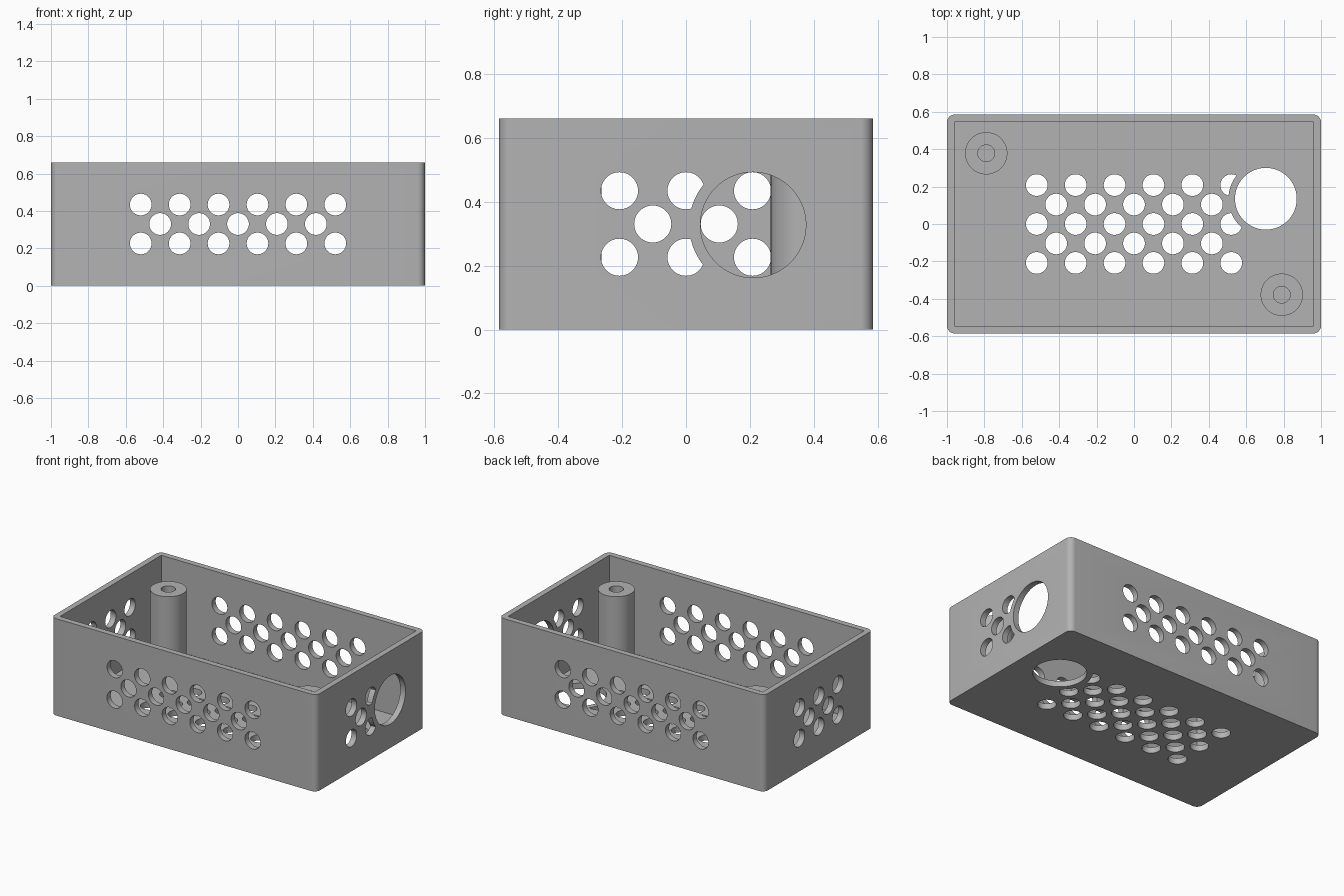
import bpy, bmesh, math
from mathutils import Matrix, Vector

if "Cube" in bpy.data.objects:
    bpy.data.objects.remove(bpy.data.objects["Cube"])

HX, HY, H, WALL = 1.0, 0.585, 0.66, 0.04
VENT_R, PORT_R, RING_R, STEP = 0.058, 0.165, 0.2, 0.104
MID = H / 2

grey = bpy.data.materials.new("plain grey")
grey.use_nodes = True
grey.diffuse_color = (0.45, 0.45, 0.45, 1)
grey.node_tree.nodes["Principled BSDF"].inputs["Base Color"].default_value = grey.diffuse_color


def to_object(name, bm):
    bmesh.ops.recalc_face_normals(bm, faces=bm.faces)
    mesh = bpy.data.meshes.new(name)
    bm.to_mesh(mesh)
    bm.free()
    mesh.materials.append(grey)
    obj = bpy.data.objects.new(name, mesh)
    bpy.context.collection.objects.link(obj)
    return obj


def add_box(bm, size, centre):
    matrix = Matrix.Translation(centre) @ Matrix.Diagonal((*size, 1))
    return bmesh.ops.create_cube(bm, size=1, matrix=matrix)["verts"]


def add_cylinder(bm, centre, axis, radius, depth=0.16, segments=48):
    turn = Vector(axis).to_track_quat("Z", "Y").to_matrix().to_4x4()
    bmesh.ops.create_cone(bm, cap_ends=True, segments=segments, radius1=radius, radius2=radius,
                          depth=depth, matrix=Matrix.Translation(centre) @ turn)


def cut(target, cutter, keep=False):
    mod = target.modifiers.new("cut", "BOOLEAN")
    mod.operation, mod.solver, mod.object = "DIFFERENCE", "EXACT", cutter
    bpy.context.view_layer.objects.active = target
    bpy.ops.object.modifier_apply(modifier=mod.name)
    if not keep:
        bpy.data.objects.remove(cutter)


def smooth(obj):
    bpy.ops.object.select_all(action="DESELECT")
    obj.select_set(True)
    bpy.context.view_layer.objects.active = obj
    bpy.ops.object.shade_smooth_by_angle(angle=math.radians(30))


def staggered(columns, rows):
    """Offsets of a staggered grid: odd rows have one hole fewer."""
    for row in range(rows):
        count = columns - row % 2
        for i in range(count):
            yield (2 * i - count + 1) * STEP, (row - (rows - 1) / 2) * STEP


# Outer block with rounded upright corners
bm = bmesh.new()
add_box(bm, (2 * HX, 2 * HY, H), (0, 0, MID))
upright = [e for e in bm.edges if abs(e.verts[0].co.z - e.verts[1].co.z) > 0.1]
bmesh.ops.bevel(bm, geom=upright, offset=WALL, segments=8, profile=0.5, affect="EDGES")
case = to_object("open_case", bm)

# Square-cornered cavity, open at the top
bm = bmesh.new()
add_box(bm, (2 * (HX - WALL), 2 * (HY - WALL), H), (0, 0, H / 2 + WALL))
cut(case, to_object("cavity_cutter", bm))

# Vent holes in floor and all four walls
bm = bmesh.new()
for u, v in staggered(6, 5):
    add_cylinder(bm, (u, v, WALL / 2), (0, 0, 1), VENT_R)
for side in (-1, 1):
    for u, v in staggered(6, 3):
        add_cylinder(bm, (u, side * (HY - WALL / 2), MID + v), (0, 1, 0), VENT_R)
    for u, v in staggered(3, 3):
        add_cylinder(bm, (side * (HX - WALL / 2), u, MID + v), (1, 0, 0), VENT_R)
vents = to_object("vent_cutter", bm)


# Large cable ports: one in the floor, one in the left wall
def port_cylinders(name, radius, depth):
    bm = bmesh.new()
    add_cylinder(bm, (0.705, 0.135, WALL / 2), (0, 0, 1), radius, depth, 96)
    add_cylinder(bm, (HX - WALL / 2, 0.21, 0.327), (1, 0, 0), radius, depth, 96)
    return to_object(name, bm)


# A solid rim is kept around each port
cut(vents, port_cylinders("rim_guard", RING_R, 0.2))
cut(case, vents)
cut(case, port_cylinders("port_cutter", PORT_R, 0.16))
smooth(case)

# Hollow screw posts in two opposite corners
for name, side in (("back_right_post", -1), ("front_left_post", 1)):
    bm = bmesh.new()
    profile = [(0.045, 0.03), (0.045, 0.54), (0.113, 0.54), (0.113, 0.03)]
    ring = [bm.verts.new((r, 0, z)) for r, z in profile]
    edges = [bm.edges.new((ring[i], ring[(i + 1) % 4])) for i in range(4)]
    bmesh.ops.spin(bm, geom=ring + edges, axis=(0, 0, 1), cent=(0, 0, 0),
                   angle=math.tau, steps=64)
    bmesh.ops.remove_doubles(bm, verts=bm.verts, dist=0.0005)
    bmesh.ops.translate(bm, verts=bm.verts, vec=(side * 0.79, side * -0.378, 0))
    smooth(to_object(name, bm))
